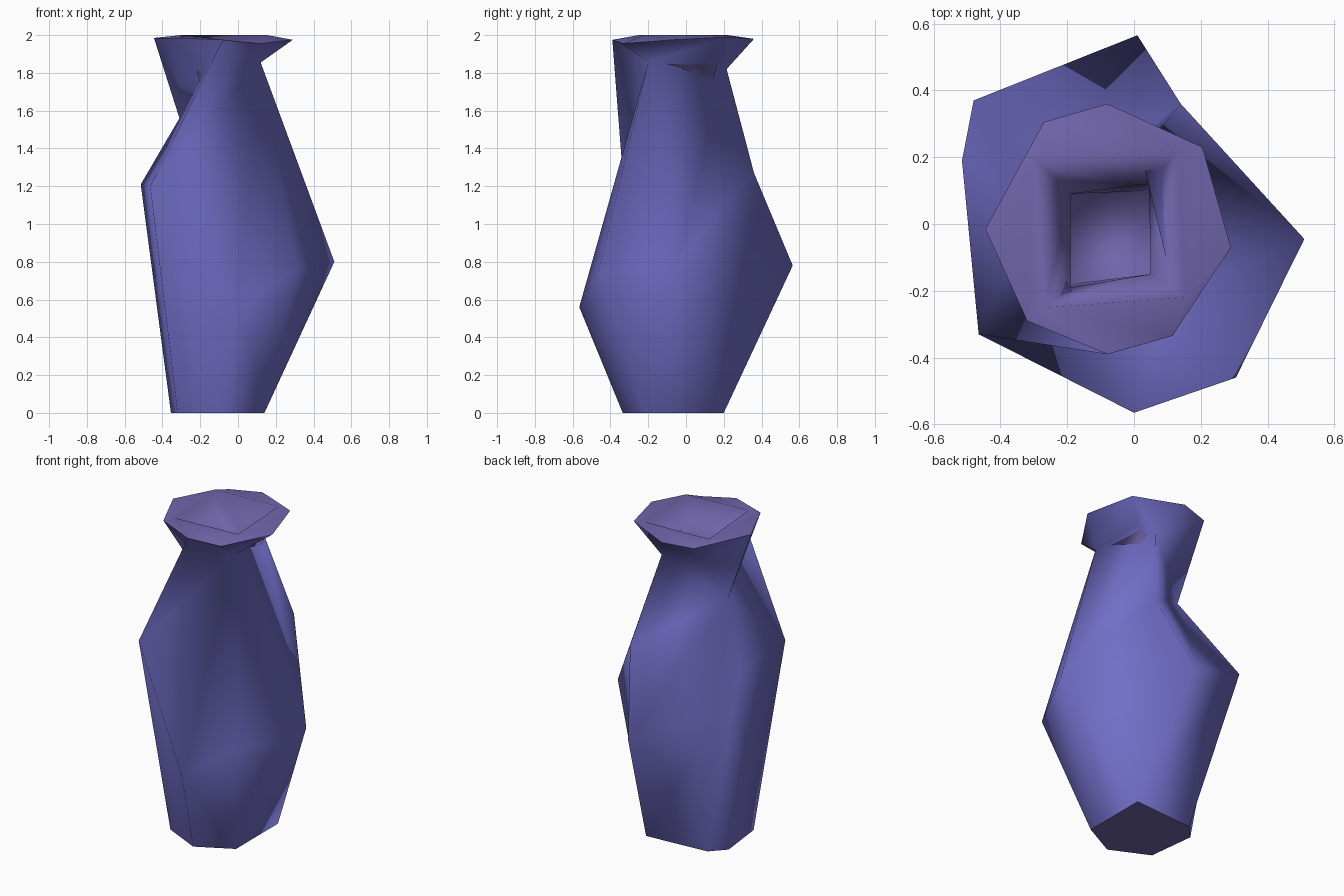
import bpy, bmesh, math

if "Cube" in bpy.data.objects:
    bpy.data.objects.remove(bpy.data.objects["Cube"])


def mat(name, col):
    m = bpy.data.materials.new(name)
    m.diffuse_color = (*col, 1)
    m.use_nodes = True
    m.node_tree.nodes["Principled BSDF"].inputs["Base Color"].default_value = m.diffuse_color
    return m


BLUE = mat("violet blue glaze", (0.165, 0.155, 0.57))
PLUM = mat("plum inside", (0.165, 0.13, 0.41))

# Rings of the faceted vase, counter-clockwise seen from above, starting at the front
base = [(-.08, -.335, 0), (.14, -.22, 0), (.14, .2, 0), (-.27, .17, 0), (-.355, .08, 0), (-.32, -.22, 0)]
belly = [(0, -.565, .56), (.305, -.46, .76), (.51, -.045, .8), (.14, .36, 1.27),
         (.01, .565, .78), (-.48, .37, 1.0), (-.515, .19, 1.21), (-.465, -.33, 1.2)]
rim = [(-.08, -.39, 1.975), (.115, -.335, 1.955), (.29, -.07, 1.975), (.205, .23, 1.99),
       (-.08, .36, 1.98), (-.27, .305, 1.97), (-.445, -.015, 1.985), (-.32, -.29, 1.985)]
neck = [rim[0], (.12, -.2, 1.855), (.12, .17, 1.855), (.02, .215, 1.82), (-.31, .02, 1.56)]
throat = [(-.265, -.25, 2), (.155, -.22, 2), (.13, .22, 2), (-.3, .2, 2)]
waist = [(-.19, -.19, 1.7), (.05, -.15, 1.7), (.045, .12, 1.7), (-.19, .09, 1.7)]
floor = [(-.19, -.18, .05), (.05, -.15, .05), (.045, .1, .05), (-.19, .08, .05)]


def angles(ring):
    out = []
    for x, y, _ in ring:
        a = math.atan2(y, x)
        while out and a < out[-1]:
            a += 2 * math.pi
        out.append(a)
    return out + [out[0] + 2 * math.pi]


def bridge(low, high):
    """Triangles between two rings of any size, zipped together by angle."""
    al, ah = angles(low), angles(high)
    i = j = 0
    tris = []
    while i < len(low) or j < len(high):
        a, b = low[i % len(low)], high[j % len(high)]
        if j == len(high) or (i < len(low) and al[i + 1] <= ah[j + 1]):
            i += 1
            tris.append((a, low[i % len(low)], b))
        else:
            j += 1
            tris.append((a, high[j % len(high)], b))
    return [t for t in tris if len(set(t)) == 3]


def fan(tip, path):
    return [(a, b, tip) for a, b in zip(path, path[1:])]


def build(name, faces, material, smooth=True, flip=False):
    bm = bmesh.new()
    verts = {}
    for f in faces:
        for p in f:
            if p not in verts:
                verts[p] = bm.verts.new(p)
        vs = [verts[p] for p in f]
        if flip:
            vs.reverse()
        bm.faces.new(vs).smooth = smooth
    me = bpy.data.meshes.new(name)
    bm.to_mesh(me)
    bm.free()
    me.materials.append(material)
    ob = bpy.data.objects.new(name, me)
    bpy.context.collection.objects.link(ob)
    return ob


# Shoulders: fans from the belly up to three neck points, with a fin at the left
lip, n_front, n_right, n_back, n_left = neck
shoulders = fan(n_front, [belly[7]] + belly[:3])
shoulders += fan(n_back, [n_front, belly[2], belly[3], n_left])
shoulders += fan(n_left, belly[3:])
shoulders += [(belly[7], n_front, lip), (belly[7], lip, n_left), (n_front, n_back, n_right)]

# Outer wall: foot to belly, shoulders, neck to flared rim
build("vase_body", bridge(base, belly) + shoulders + bridge(neck, rim), BLUE)

# Inside: sloping lip, funnel throat, narrow well and its floor
build("vase_inside", bridge(rim, throat) + bridge(throat, waist) + bridge(waist, floor) + [tuple(floor)], PLUM)

# Underside of the foot
build("vase_underside", [tuple(base)], PLUM, smooth=False, flip=True)
